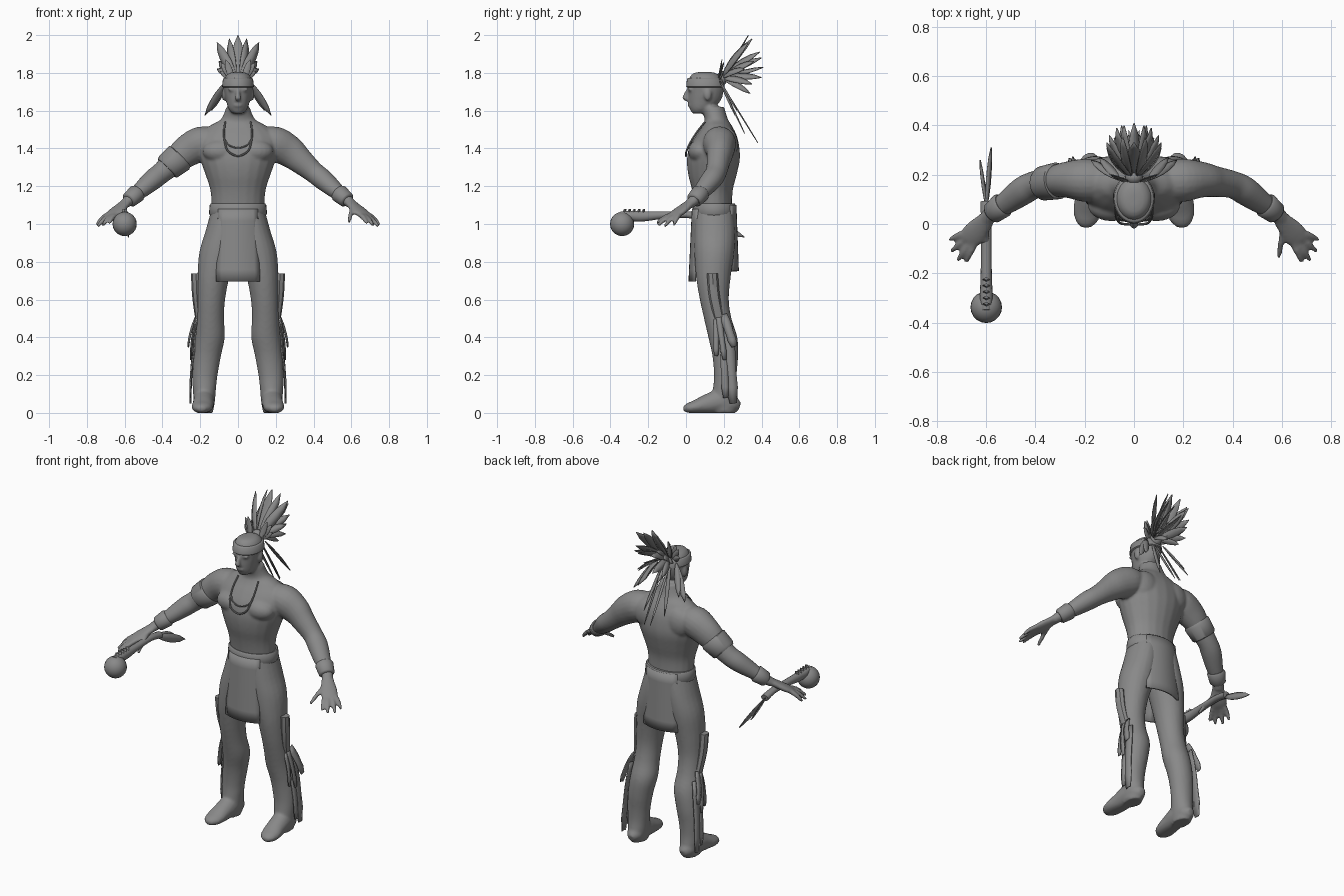
import bpy, bmesh, math
from mathutils import Vector

mat = bpy.data.materials.new("plain_grey")
mat.diffuse_color = (0.25, 0.25, 0.25, 1)
Z = Vector((0, 0, 1))


def finish(name, bm, angle=40, thick=0, voxel=0):
    bmesh.ops.recalc_face_normals(bm, faces=bm.faces)
    me = bpy.data.meshes.new(name)
    bm.to_mesh(me)
    bm.free()
    me.materials.append(mat)
    ob = bpy.data.objects.new(name, me)
    bpy.context.collection.objects.link(ob)
    bpy.context.view_layer.objects.active = ob
    ob.select_set(True)
    bpy.ops.object.shade_smooth_by_angle(angle=math.radians(angle))
    ob.select_set(False)
    if thick:
        m = ob.modifiers.new("thickness", 'SOLIDIFY')
        m.thickness, m.offset = thick, 0
    if voxel:
        m = ob.modifiers.new("blend", 'REMESH')
        m.mode, m.voxel_size, m.use_smooth_shade = 'VOXEL', voxel, True
        s = ob.modifiers.new("soften", 'SMOOTH')
        s.factor, s.iterations = 0.5, 4
    return ob


def catmull(p, sub):
    out = []
    for i in range(len(p) - 1):
        a, b, c, d = p[max(i - 1, 0)], p[i], p[i + 1], p[min(i + 2, len(p) - 1)]
        for k in range(sub):
            t = k / sub
            out.append([0.5 * (2 * q + (r - o) * t + (2 * o - 5 * q + 4 * r - s) * t * t
                               + (3 * q - o - 3 * r + s) * t ** 3) for o, q, r, s in zip(a, b, c, d)])
    return out + [list(p[-1])]


def tube(bm, rings, sx=1, sub=4, n=20, flat=False):
    """Loft through rings (x, y, z, half width, half depth); flat keeps rings horizontal."""
    rs = catmull(rings, sub)
    P = [Vector((r[0] * sx, r[1], r[2])) for r in rs]
    loops = []
    for i, r in enumerate(rs):
        a, b = Vector((1, 0, 0)), Vector((0, 1, 0))
        if not flat:
            d = (P[min(i + 1, len(P) - 1)] - P[max(i - 1, 0)]).normalized()
            a = Z.cross(d)
            a = a.normalized() if a.length > 0.05 else Vector((1, 0, 0))
            b = d.cross(a)
        loops.append([bm.verts.new(P[i] + a * r[3] * math.cos(t) + b * r[4] * math.sin(t))
                      for t in (2 * math.pi * k / n for k in range(n))])
    for u, v in zip(loops, loops[1:]):
        for k in range(n):
            bm.faces.new((u[k], u[(k + 1) % n], v[(k + 1) % n], v[k]))
    bm.faces.new(loops[0])
    bm.faces.new(loops[-1])


def ball(bm, c, r):
    vs = bmesh.ops.create_uvsphere(bm, u_segments=20, v_segments=12, radius=1)['verts']
    for v in vs:
        v.co = Vector([c[i] + v.co[i] * r[i] for i in range(3)])


LEAF = (0.25, 0.75, 1, 0.95, 0.7, 0.05)
STRIP = (0.8, 1, 1, 0.9, 1, 0.6)


def blade(bm, base, tip, width, face=(0, 1, 0.4), shape=LEAF, bend=0.0):
    """Thin creased feather or strip from base to tip."""
    p, q = Vector(base), Vector(tip)
    side = (q - p).cross(Vector(face)).normalized()
    up = side.cross(q - p).normalized()
    rows = []
    for i, w in enumerate(shape):
        t = i / (len(shape) - 1)
        c = p.lerp(q, t) + up * bend * math.sin(math.pi * t)
        rows.append([bm.verts.new(c + side * s * w * width / 2 + up * (1 - abs(s)) * w * width * 0.12)
                     for s in (-1, 0, 1)])
    for u, v in zip(rows, rows[1:]):
        for k in (0, 1):
            bm.faces.new((u[k], u[k + 1], v[k + 1], v[k]))


# Body: torso, neck, head, arms and hands blended into one skin
bm = bmesh.new()
tube(bm, [(0, y, z, a, b) for z, y, a, b in (
    (1.02, .15, .135, .1), (1.1, .145, .14, .1), (1.18, .14, .147, .108), (1.26, .14, .172, .128),
    (1.34, .145, .2, .14), (1.41, .15, .215, .132), (1.47, .16, .205, .108), (1.52, .165, .15, .078),
    (1.555, .16, .09, .062), (1.62, .14, .062, .062))], flat=True)
tube(bm, [(0, y, z, a, b) for z, y, a, b in (
    (1.585, .07, .03, .035), (1.61, .08, .05, .06), (1.65, .097, .063, .085), (1.7, .105, .074, .094),
    (1.74, .104, .078, .094), (1.775, .102, .07, .084), (1.797, .1, .05, .062), (1.805, .1, .02, .03))], flat=True)
tube(bm, [(0, .015, 1.72, .009, .008), (0, .0, 1.685, .012, .014), (0, -.005, 1.662, .018, .014),
          (0, .015, 1.648, .012, .008)], flat=True)
ball(bm, (0, .019, 1.628), (.024, .012, .008))
ball(bm, (0, .045, 1.597), (.026, .018, .014))
for s in (-1, 1):
    ball(bm, (.03 * s, .022, 1.712), (.026, .013, .009))
    ball(bm, (.076 * s, .115, 1.685), (.011, .02, .032))
    ball(bm, (.09 * s, .075, 1.385), (.098, .064, .062))
    ball(bm, (.1 * s, .22, 1.42), (.09, .055, .09))
    tube(bm, [(.1, .17, 1.45, .07, .06), (.19, .177, 1.428, .088, .09), (.27, .18, 1.385, .074, .085),
              (.33, .172, 1.335, .063, .07), (.4, .16, 1.275, .056, .057), (.45, .135, 1.235, .058, .055),
              (.51, .092, 1.183, .049, .045), (.57, .05, 1.133, .034, .031), (.6, .02, 1.105, .031, .025)], s)
    tube(bm, [(.585, .035, 1.12, .028, .022), (.615, .0, 1.093, .04, .021), (.65, -.04, 1.063, .05, .02),
              (.675, -.07, 1.045, .042, .014)], s)
    for k, t in (((.645, -.075, 1.05), (.682, -.155, 1.005)), ((.667, -.075, 1.045), (.716, -.148, .993)),
                 ((.685, -.06, 1.043), (.742, -.112, .988)), ((.69, -.035, 1.05), (.75, -.065, .995)),
                 ((.608, -.01, 1.085), (.588, -.135, 1.012))):
        m = [(a + b) / 2 for a, b in zip(k, t)]
        m[2] += .006
        tube(bm, [(*k, .014, .014), (*m, .0135, .0135), (*t, .009, .009)], s, n=10)
finish("body", bm, voxel=.008)

# Leggings with soft shoes
bm = bmesh.new()
for s in (-1, 1):
    tube(bm, [(x, y, z, a, b) for z, x, y, a, b in (
        (1.08, .06, .15, .08, .1), (.96, .083, .152, .09, .108), (.85, .105, .15, .1, .106),
        (.72, .13, .145, .085, .092), (.6, .142, .15, .074, .077), (.5, .146, .168, .072, .073),
        (.4, .148, .195, .078, .077), (.3, .163, .208, .073, .068), (.2, .175, .208, .067, .06),
        (.13, .178, .205, .062, .062), (.06, .178, .205, .056, .07), (0, .178, .2, .045, .065))], s, flat=True)
    tube(bm, [(.178, .285, .035, .02, .02), (.178, .25, .045, .046, .045), (.18, .18, .06, .056, .062),
              (.184, .11, .046, .056, .052), (.19, .05, .032, .056, .036), (.193, .01, .025, .044, .026),
              (.193, -.015, .02, .018, .012)], s)
for v in bm.verts:
    v.co.z = max(v.co.z, 0)
finish("leggings", bm, voxel=.009)

# Side flaps and fringe strips on the leggings
bm = bmesh.new()
for s in (-1, 1):
    tube(bm, [(.222, .14, .735, .024, .026), (.218, .15, .62, .022, .026), (.208, .175, .5, .016, .024)],
         s, n=8, flat=True)
for s in (-1, 1):
    for p, q, w in (((.215, .17, .53), (.25, .205, .28), .03), ((.215, .2, .52), (.262, .255, .35), .045),
                    ((.215, .22, .47), (.25, .25, .05), .06), ((.21, .16, .5), (.24, .16, .3), .03),
                    ((.225, .2, .36), (.25, .21, .08), .04)):
        blade(bm, (p[0] * s, *p[1:]), (q[0] * s, *q[1:]), w, (s, 0, 0), STRIP, .008)
finish("leg_fringe", bm, thick=.006)


# Loincloth panels, curved across the body
def panel(name, half, top, bottom, y0, y1, curve):
    bm = bmesh.new()
    g = [[bm.verts.new((half * (.9 + .1 * j / 6) * u / 4, y0 + (y1 - y0) * j / 6 + curve * (u / 4) ** 2,
                        top + (bottom - top) * j / 6)) for u in range(-4, 5)] for j in range(7)]
    for r, q in zip(g, g[1:]):
        for k in range(8):
            bm.faces.new((r[k], r[k + 1], q[k + 1], q[k]))
    finish(name, bm, thick=.01)


panel("front_cloth", .115, 1.08, .695, .036, .018, .03)
panel("back_cloth", .115, 1.1, .75, .262, .275, -.03)


# Bands: belt, headband, armband, wrist cuffs
def band(name, rings, sx=1, flat=False):
    bm = bmesh.new()
    tube(bm, rings, sx, 1, 32, flat)
    return finish(name, bm, 50)


band("belt", [(0, .15, 1.045, .148, .112), (0, .15, 1.055, .154, .118), (0, .15, 1.1, .15, .114),
              (0, .15, 1.108, .144, .108)], flat=True)
band("headband", [(0, .103, 1.722, .078, .096), (0, .103, 1.727, .084, .102), (0, .102, 1.768, .08, .097),
                  (0, .102, 1.773, .073, .09)], flat=True)
band("armband", [(.305, .176, 1.357, .068, .076), (.312, .175, 1.35, .075, .082), (.37, .165, 1.302, .07, .074),
                 (.377, .164, 1.295, .062, .066)], -1)
for s, side in ((-1, "right"), (1, "left")):
    band(side + "_cuff", [(.53, .08, 1.167, .045, .042), (.537, .075, 1.161, .052, .048),
                          (.575, .045, 1.128, .045, .042), (.581, .04, 1.123, .037, .034)], s)


# Necklace strands
def strand(name, half, r):
    pts = [(-x, y, z) for x, y, z in half[:-1]] + half[::-1]
    bm = bmesh.new()
    tube(bm, [(*p, r, r) for p in pts], n=8, sub=5)
    finish(name, bm)


strand("necklace", [(.068, .1, 1.54), (.074, .06, 1.49), (.07, .025, 1.435), (.052, .002, 1.385), (0, 0, 1.36)], .005)
strand("inner_necklace", [(.066, .03, 1.44), (.045, .016, 1.415), (0, .01, 1.403)], .004)

# Feather headdress: tie, fan and trailing plumes
bm = bmesh.new()
ball(bm, (0, .19, 1.77), (.035, .03, .035))
finish("feather_tie", bm)
bm = bmesh.new()
root = (0, .19, 1.775)
blade(bm, root, (0, .33, 2.0), .06, (0, 1, -.2))
blade(bm, root, (0, .41, 1.83), .05, (.5, -.3, 1))
for s in (-1, 1):
    for x, y, z, w in ((.11, .33, 1.96, .055), (.045, .35, 1.98, .05), (.07, .39, 1.91, .05), (.1, .36, 1.86, .05),
                       (.04, .4, 1.88, .05), (.11, .31, 1.82, .045), (.05, .4, 1.775, .045),
                       (.08, .35, 1.74, .04), (.04, .34, 1.69, .035)):
        blade(bm, (.012 * s, .19, 1.775), (x * s, y, z), w, (.7 * s, -.4, .7), LEAF, .01)
    # small upright feathers around the crown
    for x, y, z in ((.09, .2, 1.855), (.065, .19, 1.87), (.095, .2, 1.81)):
        blade(bm, (.03 * s, .17, 1.765), (x * s, y, z), .035, (0, 1, 0))
    # trailing plumes
    for x, y, z, w in ((.175, .26, 1.575, .04), (.14, .27, 1.6, .035), (.07, .31, 1.48, .022), (.02, .38, 1.43, .014)):
        blade(bm, (.06 * s if x > .1 else .02 * s, .18, 1.755), (x * s, y, z), w, (.3 * s, 1, .4))
finish("headdress_feathers", bm, thick=.004)

# Ball club with jaw, notched ridge and feather tail
bm = bmesh.new()
ball(bm, (-.6, -.338, 1.0), (.064, .064, .064))
finish("club_ball", bm)
bm = bmesh.new()
tube(bm, [(-.6, -.35, 1.058, .016, .01), (-.6, -.3, 1.045, .026, .024), (-.6, -.24, 1.04, .024, .028),
          (-.6, -.12, 1.047, .021, .02), (-.6, 0, 1.05, .021, .018), (-.6, .09, 1.035, .024, .02)], n=14)
finish("club_handle", bm)
bm = bmesh.new()
for i in range(5):
    y = -.33 + .025 * i
    tube(bm, [(-.6, y, 1.05, .018, .013), (-.6, y + .008, 1.08, .011, .006)], sub=1, n=4, flat=True)
finish("club_ridge", bm, 20)
bm = bmesh.new()
blade(bm, (-.6, .07, 1.035), (-.625, .26, .97), .04, (1, .2, .3))
blade(bm, (-.6, .07, 1.03), (-.58, .31, .93), .05, (1, -.1, .4))
finish("club_feathers", bm, thick=.005)
